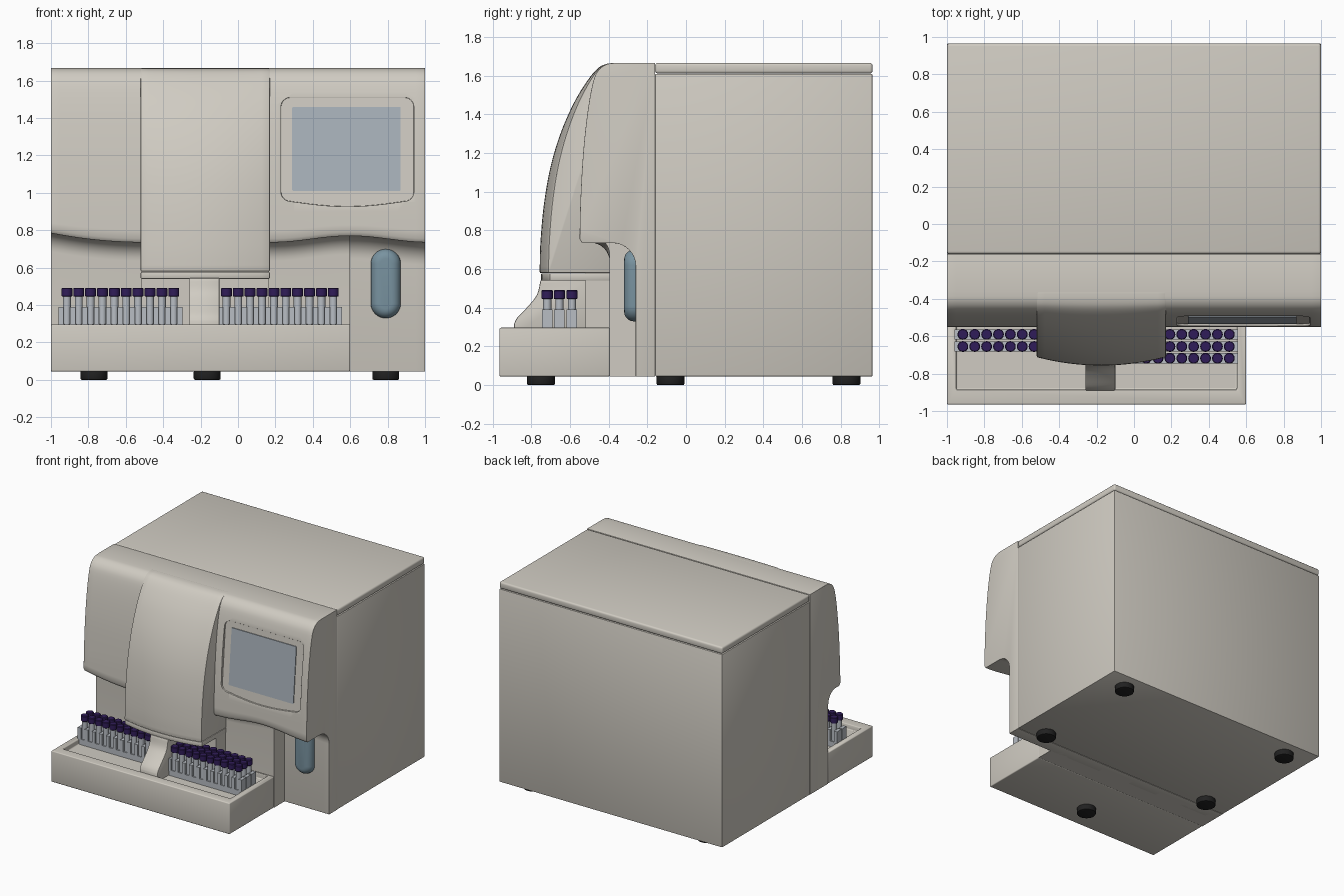
import bpy, bmesh
from math import cos, sin, pi, radians
from mathutils import Matrix, Vector

if "Cube" in bpy.data.objects:
    bpy.data.objects.remove(bpy.data.objects["Cube"])


def material(name, rgb):
    m = bpy.data.materials.new(name)
    m.diffuse_color = (*rgb, 1)
    m.use_nodes = True
    m.node_tree.nodes["Principled BSDF"].inputs["Base Color"].default_value = m.diffuse_color
    return m


SHELL = material("shell_beige", (0.63, 0.60, 0.54))
BLUE = material("handle_blue", (0.19, 0.29, 0.35))
GLASS = material("screen_grey", (0.40, 0.45, 0.50))
BLACK = material("foot_black", (0.015, 0.015, 0.015))
PURPLE = material("cap_purple", (0.03, 0.012, 0.10))
CLEAR = material("tube_grey", (0.48, 0.51, 0.55))


def finish(name, bm, mat, bevel=0, segs=3, cutter=None):
    bmesh.ops.recalc_face_normals(bm, faces=bm.faces[:])
    me = bpy.data.meshes.new(name)
    bm.to_mesh(me)
    bm.free()
    me.materials.append(mat)
    ob = bpy.data.objects.new(name, me)
    bpy.context.collection.objects.link(ob)
    bpy.ops.object.select_all(action='DESELECT')
    ob.select_set(True)
    bpy.context.view_layer.objects.active = ob
    if cutter:
        m = ob.modifiers.new("cut", 'BOOLEAN')
        m.object, m.operation, m.solver = cutter, 'DIFFERENCE', 'EXACT'
    if bevel:
        m = ob.modifiers.new("bevel", 'BEVEL')
        m.width, m.segments, m.angle_limit = bevel, segs, radians(40)
    if cutter or bevel:
        bpy.ops.object.convert(target='MESH')
    bpy.ops.object.shade_smooth_by_angle(angle=radians(35))
    if cutter:
        bpy.data.objects.remove(cutter)
    return ob


def skin(sections):
    """Closed solid through a list of point loops of equal length."""
    bm = bmesh.new()
    rings = [[bm.verts.new(p) for p in s] for s in sections]
    n = len(rings[0])
    for a, b in zip(rings, rings[1:]):
        for i in range(n):
            bm.faces.new((a[i], a[(i + 1) % n], b[(i + 1) % n], b[i]))
    bm.faces.new(rings[0])
    bm.faces.new(rings[-1])
    return bm


def add_box(bm, x0, x1, y0, y1, z0, z1):
    mat = Matrix.Translation(((x0 + x1) / 2, (y0 + y1) / 2, (z0 + z1) / 2))
    mat = mat @ Matrix.Diagonal((x1 - x0, y1 - y0, z1 - z0, 1))
    bmesh.ops.create_cube(bm, size=1, matrix=mat)


def box(name, dims, mat=SHELL, bevel=0.0, segs=3, cutter=None):
    bm = bmesh.new()
    add_box(bm, *dims)
    return finish(name, bm, mat, bevel, segs, cutter)


def add_cyl(bm, x, y, z0, z1, r, n=16):
    bmesh.ops.create_cone(bm, cap_ends=True, segments=n, radius1=r, radius2=r, depth=z1 - z0,
                          matrix=Matrix.Translation((x, y, (z0 + z1) / 2)))


def smooth(pts, k=4):
    """Catmull-Rom curve through 2D points."""
    p = [Vector(q) for q in pts]
    p = [2 * p[0] - p[1]] + p + [2 * p[-1] - p[-2]]
    out = []
    for a, b, c, d in zip(p, p[1:], p[2:], p[3:]):
        for t in [i / k for i in range(k)]:
            out.append(0.5 * (2 * b + (c - a) * t + (2 * a - 5 * b + 4 * c - d) * t * t
                              + (3 * b - a - 3 * c + d) * t ** 3))
    return [tuple(q) for q in out] + [tuple(pts[-1])]


def linspace(a, b, n):
    return [a + (b - a) * i / n for i in range(n + 1)]


def wave(x):
    """Height of the wavy lower edge of the front cover."""
    if x < -0.5:
        return 0.735 + 0.05 * ((-0.5 - x) / 0.5) ** 2
    return 0.7525 + 0.0175 * cos(2 * pi * (x - 0.6) / 0.84) if x > 0.18 else 0.735


def fillet(y, w, r):
    return [(y - r + r * cos(a), w - r + r * sin(a)) for a in linspace(0, pi / 2, 8)]


# cabinet and lid
box("cabinet", (-1, 1, -0.16, 0.965, 0.045, 1.61), bevel=0.006, segs=2)
box("lid", (-1, 1, -0.16, 0.965, 1.612, 1.667), bevel=0.014)


# front cover with overhang, and recess for the screen
def cover_section(x):
    w = wave(x)
    front = smooth([(-0.55, w + 0.02), (-0.546, 0.95), (-0.532, 1.2), (-0.508, 1.42),
                    (-0.48, 1.57), (-0.452, 1.63), (-0.41, 1.66), (-0.36, 1.667)])
    pts = [(-0.16, 0.045), (-0.26, 0.045)] + fillet(-0.26, w, 0.12)
    pts += [(-0.538, w)] + front + [(-0.16, 1.667)]
    return [(x, y, z) for y, z in pts]


def chord(z):
    return -0.547 + (z - 0.93) * 0.049 / 0.58


def rounded(x0, x1, z0, z1, r, bow=0.0, n=6):
    out = []
    for cx, cz, s in ((x1 - r, z1 - r, 0), (x0 + r, z1 - r, 1), (x0 + r, z0 + r, 2), (x1 - r, z0 + r, 3)):
        out += [(cx + r * cos(a), cz + r * sin(a)) for a in linspace(s * pi / 2, (s + 1) * pi / 2, n)]
        if s == 2 and bow:
            out += [(x, z0 - bow * sin(pi * (x - x0 - r) / (x1 - x0 - 2 * r)))
                    for x in linspace(x0 + r, x1 - r, 12)[1:-1]]
    return out


bezel = rounded(0.23, 0.94, 0.955, 1.51, 0.05, 0.028)
cut = finish("screen_cutter", skin([[(x, chord(z) + 0.012, z) for x, z in bezel],
                                    [(x, -0.7, z) for x, z in bezel]]), SHELL)
cut.hide_render = True
finish("front_cover", skin([cover_section(x) for x in linspace(-1, 1, 40)]), SHELL, 0.01, 3, cut)
scr = rounded(0.29, 0.87, 1.01, 1.46, 0.006, 0, 2)
finish("screen", skin([[(x, chord(z) + d, z) for x, z in scr] for d in (0.02, 0.006)]), GLASS)

# lower left front wall, curving out under the cover
finish("lower_front_wall", skin([[(x, y, z) for y, z in
       [(-0.2, 0.045), (-0.395, 0.045)] + fillet(-0.395, wave(x) + 0.002, 0.1)
       + [(-0.2, wave(x) + 0.03)]] for x in linspace(-0.999, 0.6, 32)]), SHELL)

# central bulging door, bowed across its width
door = [(-0.36, 0.58)] + smooth([(-0.757, 0.58), (-0.754, 0.72), (-0.737, 0.92), (-0.703, 1.12),
                                 (-0.65, 1.3), (-0.58, 1.46), (-0.51, 1.575), (-0.455, 1.64),
                                 (-0.41, 1.662), (-0.36, 1.667)])


def door_section(x, pts):
    b = 0.045 * ((x + 0.175) / 0.345) ** 2
    return [(x, y + b * max(0, min(1, (-0.4 - y) / 0.355)), z) for y, z in pts]


door_x = linspace(-0.52, 0.17, 16)
finish("front_door", skin([door_section(x, door) for x in door_x]), SHELL, 0.006, 2)
sill = [(-0.39, 0.54), (-0.75, 0.54), (-0.75, 0.578), (-0.39, 0.578)]
finish("door_sill", skin([door_section(x, sill) for x in door_x]), SHELL, 0.006, 2)
box("sampler_back_wall", (-0.515, 0.165, -0.52, -0.38, 0.25, 0.579))

# sampler neck flaring forward onto the tray
neck = [(-0.51, 0.25), (-0.89, 0.25)] + smooth([(-0.89, 0.315), (-0.872, 0.35), (-0.815, 0.41),
                                               (-0.77, 0.47), (-0.752, 0.545)]) + [(-0.51, 0.545)]
finish("sampler_neck", skin([[(x, y, z) for y, z in neck] for x in (-0.26, -0.10)]), SHELL, 0.006, 2)

# tray with sunken floor
cut = box("tray_cutter", (-0.95, 0.55, -0.885, -0.41, 0.255, 0.5))
cut.hide_render = True
box("tray", (-1, 0.6, -0.965, -0.395, 0.045, 0.297), bevel=0.014, cutter=cut)

# blue pill-shaped handle
pill = [(x, z) for x, z in rounded(0.71, 0.87, 0.33, 0.70, 0.0799, 0, 12)]
rings = []
for a in linspace(0, pi / 2, 6):
    k = 0.05 * (1 - cos(a))
    rings.append([(x, -0.27 - 0.05 * sin(a), z) for x, z in
                  rounded(0.71 + k, 0.87 - k, 0.33 + k, 0.70 - k, 0.0799 - k, 0, 12)])
finish("handle", skin([[(x, -0.25, z) for x, z in pill]] + rings), BLUE)

# sample racks, tubes and caps
for side, x0, rows in (("left", -0.915, (-0.59, -0.655)), ("right", -0.062, (-0.59, -0.655, -0.718))):
    rack, tubes, caps = bmesh.new(), bmesh.new(), bmesh.new()
    p = 0.0635
    for y in rows:
        add_box(rack, x0 - 0.034, x0 + 9 * p + 0.034, y - 0.027, y + 0.027, 0.25, 0.30)
        for i in range(11):
            xd = x0 + (i - 0.5) * p
            add_box(rack, xd - 0.014, xd + 0.014, y - 0.027, y + 0.027, 0.29, 0.39)
        for i in range(10):
            add_cyl(tubes, x0 + i * p, y, 0.29, 0.45, 0.021)
            add_cyl(caps, x0 + i * p, y, 0.445, 0.492, 0.029)
    finish(side + "_rack", rack, CLEAR)
    finish(side + "_tubes", tubes, CLEAR)
    finish(side + "_caps", caps, PURPLE, 0.004, 1)

# feet
for i, (x, y) in enumerate(((0.79, 0.83), (-0.77, 0.83), (0.79, -0.08), (-0.77, -0.08), (-0.165, -0.75))):
    bm = bmesh.new()
    add_cyl(bm, x, y, 0, 0.05, 0.072, 32)
    finish("foot_%d" % (i + 1), bm, BLACK, 0.008, 2)
